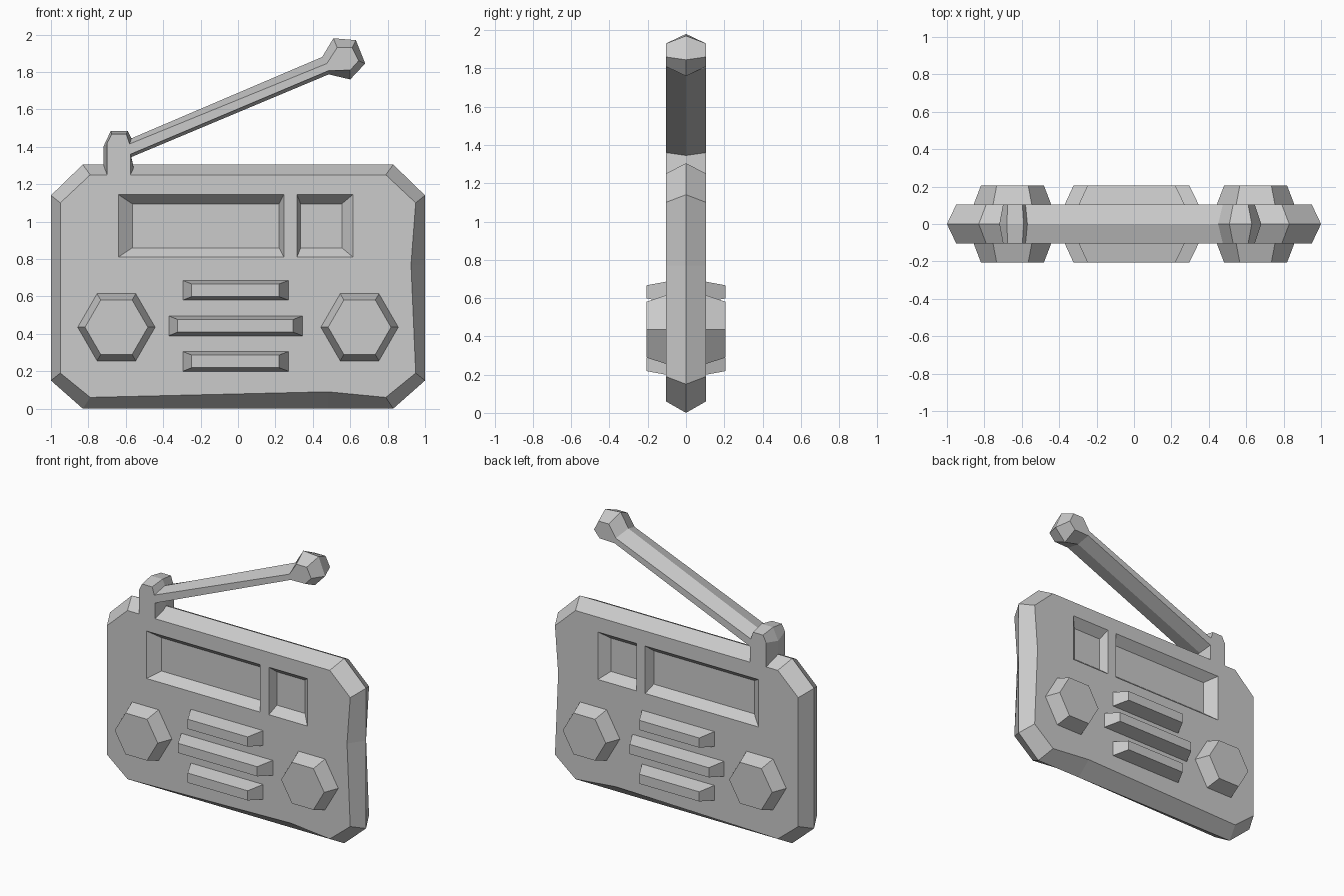
import bpy, bmesh, math

if "Cube" in bpy.data.objects:
    bpy.data.objects.remove(bpy.data.objects["Cube"])

T = 0.105   # half thickness of the case
K = 0.207   # half thickness at the raised controls


def loft(name, rings):
    """Solid through rings of (y, [(x, z), ...]), capped at both ends."""
    bm = bmesh.new()
    loops = [[bm.verts.new((x, y, z)) for x, z in pts] for y, pts in rings]
    n = len(loops[0])
    for a, b in zip(loops, loops[1:]):
        for i in range(n):
            j = (i + 1) % n
            bm.faces.new((a[i], a[j], b[j], b[i]))
    bm.faces.new(loops[0])
    bm.faces.new(loops[-1])
    bmesh.ops.recalc_face_normals(bm, faces=bm.faces)
    me = bpy.data.meshes.new(name)
    bm.to_mesh(me)
    bm.free()
    ob = bpy.data.objects.new(name, me)
    bpy.context.collection.objects.link(ob)
    return ob


def rect(x0, x1, z0, z1):
    return [(x0, z0), (x1, z0), (x1, z1), (x0, z1)]


def hexagon(cx, cz, r):
    return [(cx + r * math.cos(i * math.pi / 3), cz + r * math.sin(i * math.pi / 3))
            for i in range(6)]


def ridged(name, mid, face):
    """Slab whose outline is widest at y = 0 and smaller on both faces."""
    return loft(name, [(-T, face), (0, mid), (T, face)])


# Case: clipped-corner slab with slightly dented bottom and right edges
case = ridged(
    "case",
    [(-.83, 0), (.48, 0), (.83, 0), (1, .15), (1, .77), (1, 1.14),
     (.83, 1.305), (-.83, 1.305), (-1, 1.14), (-1, .15)],
    [(-.79, .06), (.48, .09), (.79, .06), (.95, .19), (.925, .77), (.95, 1.1),
     (.79, 1.25), (-.79, 1.25), (-.95, 1.1), (-.95, .19)])

# Recessed windows, cut on front and back with tapered cutters
DEPTH, OVER = 0.06, 0.03
windows = [(rect(-.64, .245, .81, 1.145), rect(-.565, .22, .86, 1.095)),
           (rect(.315, .615, .81, 1.145), rect(.335, .555, .86, 1.095))]
cutters = []
for rim, floor in windows:
    k = OVER / DEPTH
    outer = [(a + (a - c) * k, b + (b - d) * k) for (a, b), (c, d) in zip(rim, floor)]
    for s in (-1, 1):
        # keep neighbouring cutters apart where they leave the case
        cut = loft("window_cutter", [(s * (T - DEPTH), floor), (s * (T + OVER), outer)])
        cut.hide_render = True
        cutters.append(cut)
        m = case.modifiers.new("window", 'BOOLEAN')
        m.operation, m.solver, m.object = 'DIFFERENCE', 'EXACT', cut
dg = bpy.context.evaluated_depsgraph_get()
mesh = bpy.data.meshes.new_from_object(case.evaluated_get(dg))
case.modifiers.clear()
case.data = mesh
for cut in cutters:
    bpy.data.objects.remove(cut)

# Antenna: post, rod and tip in one ridged outline
ridged(
    "antenna",
    [(-.72, 1.25), (-.72, 1.4), (-.68, 1.485), (-.59, 1.485), (-.57, 1.445),
     (.45, 1.88), (.51, 1.98), (.63, 1.97), (.68, 1.845), (.6, 1.76),
     (.485, 1.787), (-.57, 1.345), (-.55, 1.25)],
    [(-.70, 1.25), (-.70, 1.42), (-.675, 1.468), (-.597, 1.468), (-.58, 1.415),
     (.475, 1.845), (.53, 1.93), (.61, 1.93), (.645, 1.86), (.6, 1.81),
     (.485, 1.807), (-.575, 1.36), (-.575, 1.25)])

# Raised hexagonal knobs and grille bars on both faces
for s, side in ((-1, "front"), (1, "back")):
    for cx in (-.65, .65):
        loft(side + "_knob", [(s * (T - .01), hexagon(cx, .435, .207)),
                              (s * T, hexagon(cx, .435, .207)),
                              (s * K, hexagon(cx, .435, .168))])
    for z, x0, x1 in ((.2525, -.295, .27), (.4425, -.37, .345), (.6325, -.295, .27)):
        base = rect(x0, x1, z - .053, z + .053)
        top = rect(x0 + .047, x1 - .05, z - .034, z + .034)
        loft(side + "_grille_bar", [(s * (T - .01), base), (s * T, base), (s * K, top)])
